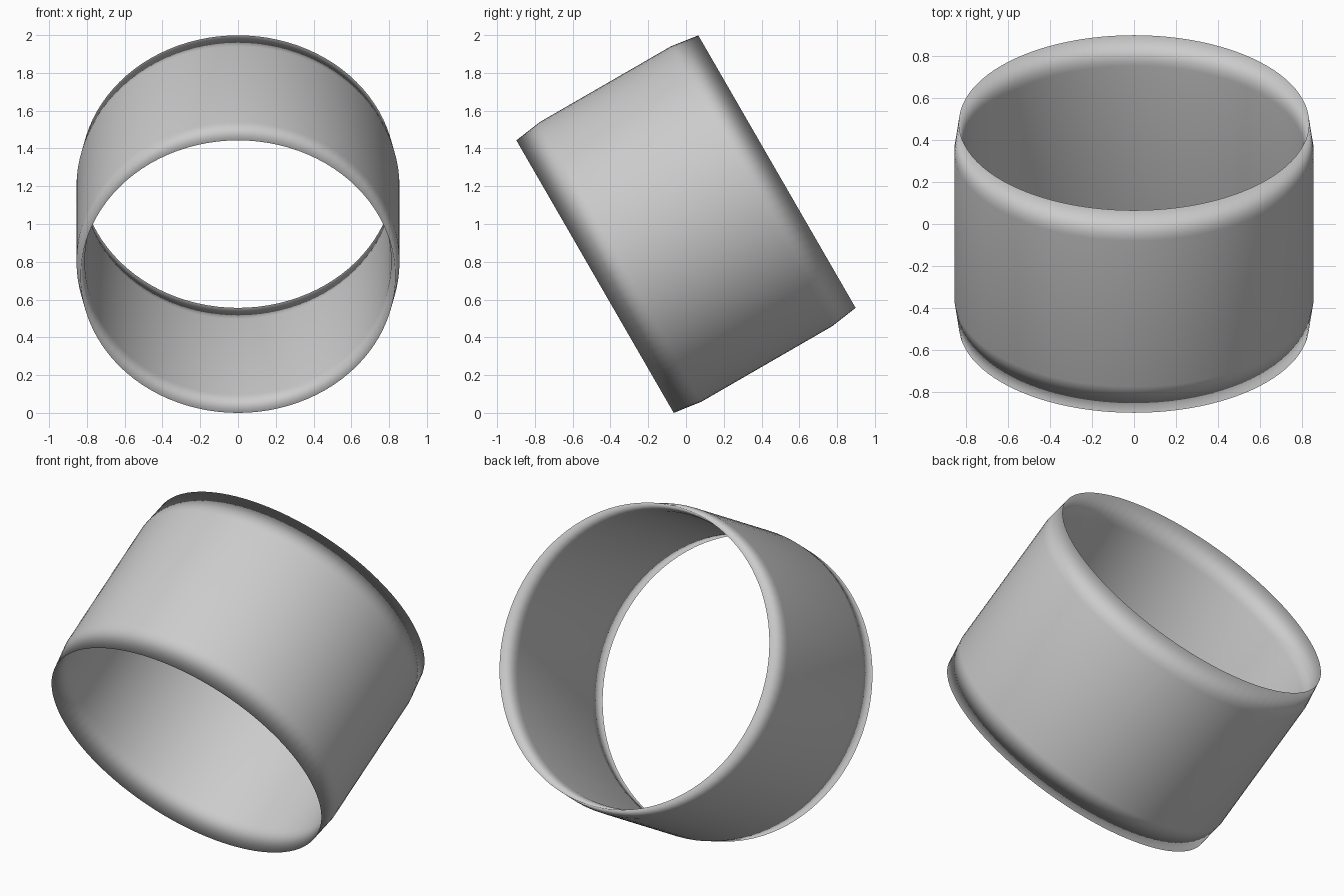
import bpy, bmesh, math
from mathutils import Matrix

if "Cube" in bpy.data.objects:
    bpy.data.objects.remove(bpy.data.objects["Cube"])

# Cross-section of the thin wall (radius, height along axis), tapering to a fine rim at each end
half = 0.556
profile = [(0.833, -half), (0.855, -0.40), (0.855, 0.40),
           (0.833, half), (0.811, 0.40), (0.811, -0.40)]
SEGMENTS = 96

# Spin the closed cross-section into an open-ended band
bm = bmesh.new()
rings = []
for i in range(SEGMENTS):
    a = 2 * math.pi * i / SEGMENTS
    rings.append([bm.verts.new((r * math.cos(a), r * math.sin(a), h)) for r, h in profile])
n = len(profile)
for i in range(SEGMENTS):
    cur, nxt = rings[i], rings[(i + 1) % SEGMENTS]
    for j in range(n):
        k = (j + 1) % n
        bm.faces.new((cur[j], nxt[j], nxt[k], cur[k])).smooth = True
bmesh.ops.recalc_face_normals(bm, faces=bm.faces)

# Tilt so the axis rises 30 degrees toward the back, then rest it on the ground
bm.transform(Matrix.Rotation(math.radians(-60), 4, 'X'))
low = min(v.co.z for v in bm.verts)
bm.transform(Matrix.Translation((0, 0, -low)))

mesh = bpy.data.meshes.new("ring_band")
bm.to_mesh(mesh)
bm.free()
band = bpy.data.objects.new("ring_band", mesh)
bpy.context.collection.objects.link(band)
